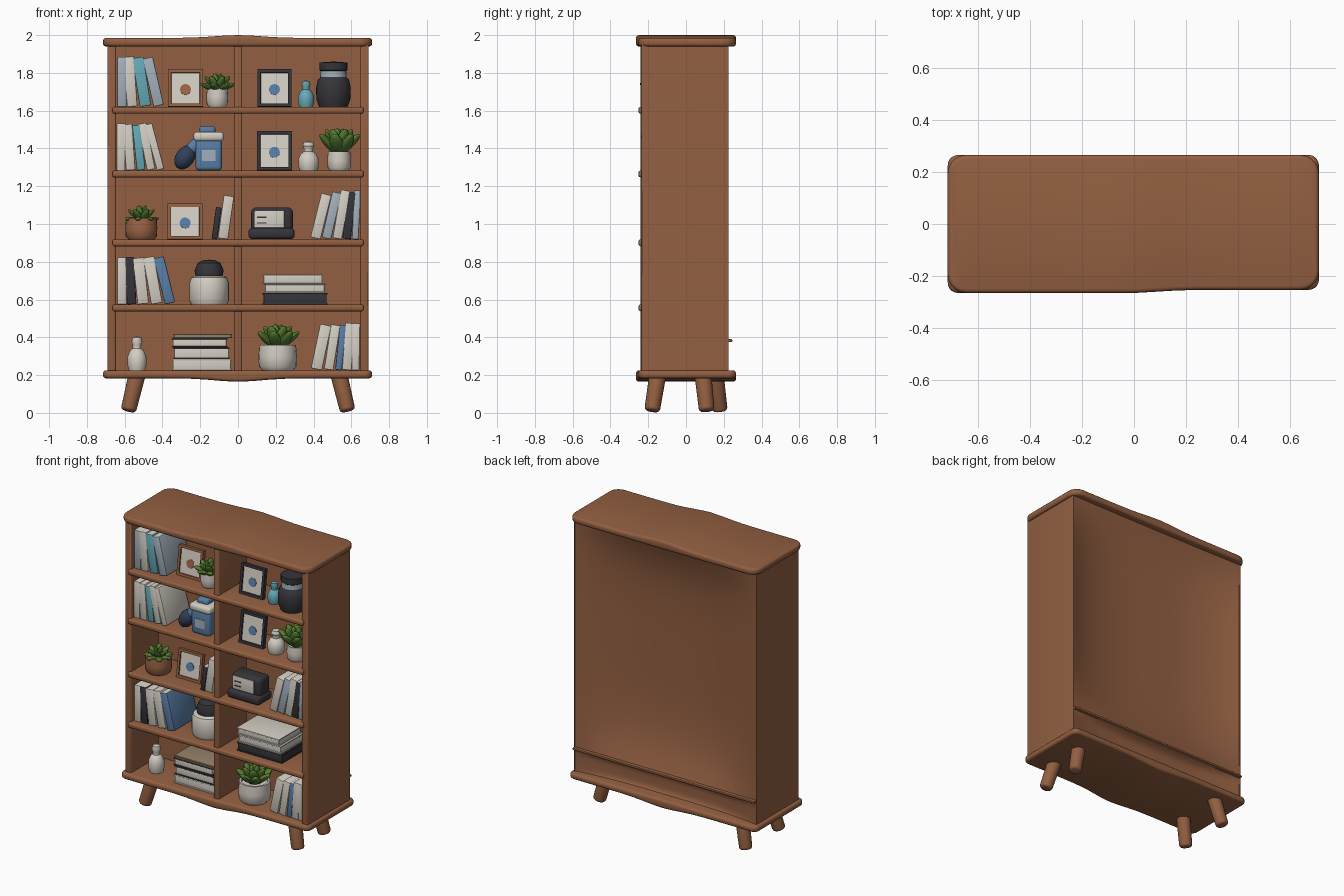
import bpy, bmesh, math
from math import radians, sin, pi, exp
from mathutils import Matrix, Vector

old = bpy.data.objects.get("Cube")
if old:
    bpy.data.objects.remove(old)

# Palette
COLOURS = {
    "wood": (0.29, 0.115, 0.053), "cream": (0.66, 0.62, 0.55), "charcoal": (0.035, 0.035, 0.042),
    "blue": (0.10, 0.21, 0.38), "teal": (0.13, 0.40, 0.47), "green": (0.09, 0.20, 0.03),
    "terracotta": (0.33, 0.13, 0.06), "tan": (0.30, 0.22, 0.14),
    "pale_blue": (0.36, 0.43, 0.50), "navy": (0.03, 0.05, 0.10)}
MATS = {}
for key, rgb in COLOURS.items():
    m = bpy.data.materials.new(key)
    m.use_nodes = True
    m.diffuse_color = (*rgb, 1)
    m.node_tree.nodes["Principled BSDF"].inputs["Base Color"].default_value = (*rgb, 1)
    MATS[key] = m


def finish(bm, name, *mats, matrix=Matrix()):
    bmesh.ops.recalc_face_normals(bm, faces=bm.faces)
    bm.transform(matrix)
    mesh = bpy.data.meshes.new(name)
    bm.to_mesh(mesh)
    bm.free()
    for m in mats:
        mesh.materials.append(MATS[m])
    ob = bpy.data.objects.new(name, mesh)
    bpy.context.collection.objects.link(ob)
    bpy.ops.object.select_all(action="DESELECT")
    ob.select_set(True)
    bpy.context.view_layer.objects.active = ob
    bpy.ops.object.shade_smooth_by_angle(angle=radians(40))


def block(x0, x1, y0, y1, z0, z1, bevel=0.0, segments=3):
    bm = bmesh.new()
    size = Matrix.Diagonal((x1 - x0, y1 - y0, z1 - z0, 1))
    centre = Matrix.Translation(((x0 + x1) / 2, (y0 + y1) / 2, (z0 + z1) / 2))
    bmesh.ops.create_cube(bm, size=1, matrix=centre @ size)
    if bevel:
        bmesh.ops.bevel(bm, geom=bm.edges[:], offset=bevel, segments=segments, profile=0.5, affect="EDGES")
    return bm


def box(name, mat, *dims, bevel=0.006):
    finish(block(*dims, bevel=bevel), name, mat)


def cut(bm, co, no):
    bmesh.ops.bisect_plane(bm, geom=bm.verts[:] + bm.edges[:] + bm.faces[:], plane_co=co, plane_no=no)


def lathe(name, mats, profile, x, y, z, rule=None, steps=24):
    """Turn (radius, height) points; rule(height) picks the material slot."""
    bm = bmesh.new()
    pts = [bm.verts.new((r, 0, h)) for r, h in profile]
    edges = [bm.edges.new(p) for p in zip(pts, pts[1:])]
    bmesh.ops.spin(bm, geom=pts + edges, cent=(0, 0, 0), axis=(0, 0, 1), angle=2 * pi, steps=steps)
    bmesh.ops.remove_doubles(bm, verts=bm.verts, dist=0.0005)
    if rule:
        for f in bm.faces:
            f.material_index = rule(f.calc_center_median().z)
    finish(bm, name, *mats, matrix=Matrix.Translation((x, y, z)))


# Top and bottom slabs with rounded corners and a soft central swell
def slab(name, z0, z1, swell, corner):
    bm = block(-0.715, 0.71, -0.265, 0.265, z0, z1)
    upright = [e for e in bm.edges if abs(e.verts[0].co.z - e.verts[1].co.z) > 0.01]
    bmesh.ops.bevel(bm, geom=upright, offset=corner, segments=5, profile=0.5, affect="EDGES")
    rims = [e for e in bm.edges if abs(e.verts[0].co.z - e.verts[1].co.z) < 0.001]
    bmesh.ops.bevel(bm, geom=rims, offset=0.016, segments=3, profile=0.5, affect="EDGES")
    for i in range(-7, 8):
        cut(bm, (i * 0.08, 0, 0), (1, 0, 0))
    for v in bm.verts:
        if (v.co.z - (z0 + z1) / 2) * swell > 0:
            v.co.z += swell * exp(-(v.co.x / 0.17) ** 2)
        if v.co.y < 0 and v.co.x > 0:
            v.co.y += 0.012 * min(1, v.co.x / 0.2)
    finish(bm, name, "wood")


slab("top_slab", 1.94, 1.985, 0.015, 0.07)
slab("bottom_slab", 0.183, 0.225, -0.018, 0.04)

# Side panels, thinned to an edge at the rear
for side, name in ((-1, "right_side_panel"), (1, "left_side_panel")):
    a, b = sorted((side * 0.646, side * 0.692))
    bm = block(a, b, -0.235, 0.226, 0.2, 1.96)
    cut(bm, (0, 0.08, 0), (0, 1, 0))
    for v in bm.verts:
        if v.co.y > 0.2 and abs(v.co.x) < 0.67:
            v.co.x = side * 0.686
    front = [e for e in bm.edges if all(v.co.y < 0 for v in e.verts)]
    bmesh.ops.bevel(bm, geom=front, offset=0.01, segments=3, profile=0.5, affect="EDGES")
    finish(bm, name, "wood")

# Divider, inner back and shelves
box("centre_divider", "wood", -0.02, 0.022, -0.24, 0.08, 0.2, 1.96, bevel=0.009)
box("inner_back", "wood", -0.66, 0.66, 0.06, 0.075, 0.2, 1.96, bevel=0)
FLOORS = [1.62, 1.283, 0.918, 0.574, 0.225]
for f in FLOORS[:-1]:
    box("shelf", "wood", -0.665, 0.665, -0.252, 0.07, f - 0.036, f, bevel=0.012)


# Dished rear panels and the ledge between them
def dish(name, z0, z1, depth, n=20):
    bm = bmesh.new()
    bmesh.ops.create_grid(bm, x_segments=n, y_segments=n, size=1)
    for v in bm.verts:
        u, w = v.co.x, v.co.y
        y = 0.224 - depth * (1 - abs(u) ** 3) * (1 - abs(w) ** 4)
        v.co = (u * 0.69, y, (z0 + z1) / 2 + w * (z1 - z0) / 2)
    finish(bm, name, "wood")


dish("rear_panel", 0.385, 1.95, 0.09)
dish("rear_apron", 0.2, 0.375, 0.05)
box("rear_ledge", "wood", -0.69, 0.69, 0.15, 0.245, 0.375, 0.39, bevel=0.004)

# Splayed legs
for sx in (-1, 1):
    for y0, y1 in ((-0.15, -0.18), (0.09, 0.11) if sx > 0 else (0.155, 0.18)):
        top, foot = Vector((sx * 0.535, y0, 0.2)), Vector((sx * 0.581, y1, 0.01))
        axis = top - foot
        bm = bmesh.new()
        bmesh.ops.create_cone(bm, cap_ends=True, segments=20, radius1=0.041, radius2=0.045, depth=axis.length)
        rim = [e for e in bm.edges if all(v.co.z < 0 for v in e.verts)]
        bmesh.ops.bevel(bm, geom=rim, offset=0.016, segments=3, profile=0.5, affect="EDGES")
        turn = axis.to_track_quat("Z", "Y").to_matrix().to_4x4()
        finish(bm, "leg", "wood", matrix=Matrix.Translation((top + foot) / 2) @ turn)


# Upright books: bottom centre x, width, height, lean in degrees, colour
def books(floor, rows):
    for x, w, h, lean, colour in rows:
        bm = block(-w / 2, w / 2, -0.21, 0.045, 0, h, bevel=0.005, segments=2)
        bm.normal_update()
        for f in bm.faces:
            f.material_index = int(f.normal.z > 0.9)
        lift = floor + w / 2 * abs(sin(radians(lean)))
        finish(bm, "book", colour, "cream",
               matrix=Matrix.Translation((x, 0, lift)) @ Matrix.Rotation(radians(lean), 4, "Y"))


books(FLOORS[0], [(-0.615, 0.05, 0.265, 0, "pale_blue"), (-0.56, 0.055, 0.265, -4, "cream"),
                  (-0.49, 0.06, 0.26, -9, "teal"), (-0.42, 0.055, 0.26, -13, "pale_blue")])
books(FLOORS[1], [(-0.62, 0.045, 0.25, 0, "cream"), (-0.568, 0.05, 0.245, -4, "cream"),
                  (-0.513, 0.045, 0.24, -6, "teal"), (-0.46, 0.045, 0.25, -11, "cream"),
                  (-0.41, 0.04, 0.25, -15, "cream")])
books(FLOORS[2], [(-0.125, 0.03, 0.17, 8, "charcoal"), (-0.08, 0.055, 0.23, 8, "cream"),
                  (0.41, 0.055, 0.24, 14, "cream"), (0.468, 0.05, 0.25, 13, "pale_blue"),
                  (0.525, 0.05, 0.26, 10, "cream"), (0.575, 0.045, 0.25, 7, "charcoal"),
                  (0.62, 0.035, 0.26, 3, "pale_blue")])
books(FLOORS[3], [(-0.615, 0.05, 0.25, 0, "cream"), (-0.563, 0.05, 0.25, -3, "charcoal"),
                  (-0.502, 0.06, 0.245, -6, "cream"), (-0.43, 0.06, 0.25, -10, "cream"),
                  (-0.36, 0.055, 0.25, -14, "blue")])
books(FLOORS[4], [(0.415, 0.06, 0.24, 12, "cream"), (0.48, 0.05, 0.24, 9, "cream"),
                  (0.532, 0.035, 0.24, 6, "blue"), (0.576, 0.05, 0.25, 4, "cream"),
                  (0.622, 0.04, 0.25, 1, "cream")])


# Lying books: pages between two covers
def stack(floor, x0, x1, layers):
    z = floor
    for i, (h, cover, pages) in enumerate(layers):
        a, b = x0 + 0.008 * (i % 2), x1 - 0.012 * (i % 3)
        box("lying_book_pages", pages, a + 0.006, b - 0.006, -0.194, 0.045, z + 0.004, z + h - 0.004, bevel=0.002)
        for q in (z, z + h - 0.008):
            box("lying_book_cover", cover, a, b, -0.2, 0.05, q, q + 0.008, bevel=0.002)
        z += h


stack(FLOORS[3], 0.13, 0.475, [(0.06, "charcoal", "charcoal"), (0.052, "cream", "cream"), (0.046, "cream", "cream")])
stack(FLOORS[4], -0.35, -0.032, [(0.06, "cream", "cream"), (0.06, "charcoal", "cream"),
                                 (0.052, "charcoal", "cream"), (0.02, "tan", "tan")])


# Picture frames: inset picture and a painted spot
def picture(floor, x, w, h, mat, spot):
    place = Matrix.Translation((x, -0.125, floor)) @ Matrix.Rotation(radians(-8), 4, "X")
    bm = block(-w / 2, w / 2, -0.014, 0.014, 0, h)
    bm.normal_update()
    front = [f for f in bm.faces if f.normal.y < -0.9]
    bmesh.ops.inset_region(bm, faces=front, thickness=0.024, depth=0)
    bmesh.ops.inset_region(bm, faces=front, thickness=0.002, depth=-0.008)
    front[0].material_index = 1
    finish(bm, "picture_frame", mat, "cream", matrix=place)
    bm = bmesh.new()
    bmesh.ops.create_cone(bm, cap_ends=True, segments=16, radius1=0.029, radius2=0.029, depth=0.004)
    flat = Matrix.Translation((0, -0.007, h * 0.46)) @ Matrix.Rotation(pi / 2, 4, "X")
    finish(bm, "picture_spot", spot, matrix=place @ flat)


picture(FLOORS[0], -0.278, 0.185, 0.2, "wood", "terracotta")
picture(FLOORS[0], 0.193, 0.18, 0.2, "charcoal", "blue")
picture(FLOORS[1], 0.193, 0.185, 0.21, "charcoal", "blue")
picture(FLOORS[2], -0.28, 0.185, 0.19, "wood", "blue")


# Potted plants: rosette of broad leaves over a pot
def plant(floor, x, pot, r, ph, leaf_len, spread, y=-0.13):
    lathe("plant_pot", [pot], [(0, 0), (r * 0.8, 0), (r * 0.97, ph * 0.15), (r, ph * 0.55), (r * 0.95, ph),
          (r * 0.82, ph), (r * 0.8, ph * 0.88), (0, ph * 0.88)], x, y, floor)
    bm = bmesh.new()
    for count, tilt, size in ((7, spread, 1.0), (6, spread * 0.6, 0.97), (3, spread * 0.2, 0.9)):
        for i in range(count):
            n = leaf_len * size
            m = (Matrix.Rotation(2 * pi * (i + size) / count, 4, "Z") @ Matrix.Rotation(radians(tilt), 4, "Y")
                 @ Matrix.Translation((0, 0, n / 2)) @ Matrix.Diagonal((n * 0.14, n * 0.24, n / 2, 1)))
            bmesh.ops.create_uvsphere(bm, u_segments=10, v_segments=8, radius=1, matrix=m)
    finish(bm, "plant_leaves", "green", matrix=Matrix.Translation((x, y, floor + ph * 0.85)))


plant(FLOORS[0], -0.11, "cream", 0.057, 0.1, 0.105, 68, -0.15)
plant(FLOORS[1], 0.535, "cream", 0.062, 0.1, 0.155, 46)
plant(FLOORS[2], -0.512, "terracotta", 0.085, 0.115, 0.095, 82)
plant(FLOORS[4], 0.21, "cream", 0.102, 0.135, 0.145, 52, -0.12)

# Vases, jars and canisters
VASE = [(0, 0), (0.85, 0), (1, 0.15), (1, 0.4), (0.75, 0.57), (0.45, 0.65), (0.45, 0.75), (0.58, 0.84), (0.45, 0.97), (0, 1)]
for name, mat, x, floor, r, h in (("teal_vase", "teal", 0.36, FLOORS[0], 0.042, 0.14),
                                  ("white_vase", "cream", 0.373, FLOORS[1], 0.054, 0.155),
                                  ("small_white_vase", "cream", -0.535, FLOORS[4], 0.05, 0.18)):
    lathe(name, [mat], [(a * r, b * h) for a, b in VASE], x, -0.12, floor)
lathe("dark_jar", ["charcoal", "pale_blue"], [(0, 0), (0.075, 0), (0.09, 0.04), (0.092, 0.1), (0.082, 0.145),
      (0.07, 0.155), (0.068, 0.19), (0.074, 0.195), (0.074, 0.235), (0, 0.24)], 0.505, -0.13, FLOORS[0],
      rule=lambda h: int(0.157 < h < 0.19))
lathe("white_canister", ["cream"], [(0, 0), (0.095, 0), (0.105, 0.02), (0.105, 0.115), (0.095, 0.142),
      (0.08, 0.15), (0, 0.15)], -0.153, -0.1, FLOORS[3])
lathe("canister_lid", ["charcoal"], [(0, 0), (0.07, 0), (0.077, 0.035), (0.06, 0.075), (0.03, 0.09), (0, 0.092)],
      -0.153, -0.1, FLOORS[3] + 0.145)

# Blue jug with a cream collar, knob and dark spout
F = FLOORS[1]
box("jug_body", "blue", -0.225, -0.085, -0.19, -0.05, F, F + 0.17, bevel=0.02)
box("jug_collar", "cream", -0.235, -0.075, -0.2, -0.04, F + 0.155, F + 0.205, bevel=0.018)
box("jug_knob", "blue", -0.205, -0.12, -0.16, -0.08, F + 0.19, F + 0.235, bevel=0.015)
box("jug_label", "pale_blue", -0.19, -0.12, -0.194, -0.188, F + 0.05, F + 0.11, bevel=0)
for name, mat, x, z, r, s in (("jug_spout", "navy", -0.28, 0.07, 0.05, 1.4), ("jug_handle", "blue", -0.24, 0.12, 0.033, 1.9)):
    bm = bmesh.new()
    bmesh.ops.create_uvsphere(bm, u_segments=16, v_segments=10, radius=r)
    finish(bm, name, mat, matrix=Matrix.Translation((x, -0.15, F + z)) @ Matrix.Rotation(radians(35), 4, "Y")
           @ Matrix.Diagonal((1, 1, s, 1)))

# Radio
F = FLOORS[2]
box("radio_base", "charcoal", 0.055, 0.3, -0.205, -0.05, F + 0.002, F + 0.06, bevel=0.02)
box("radio_body", "charcoal", 0.07, 0.29, -0.175, -0.06, F + 0.04, F + 0.17, bevel=0.025)
box("radio_face", "cream", 0.085, 0.245, -0.181, -0.173, F + 0.062, F + 0.152, bevel=0.003)
for i in range(2):
    box("radio_slot", "charcoal", 0.1, 0.15, -0.184, -0.179, F + 0.085 + i * 0.03, F + 0.091 + i * 0.03, bevel=0)
